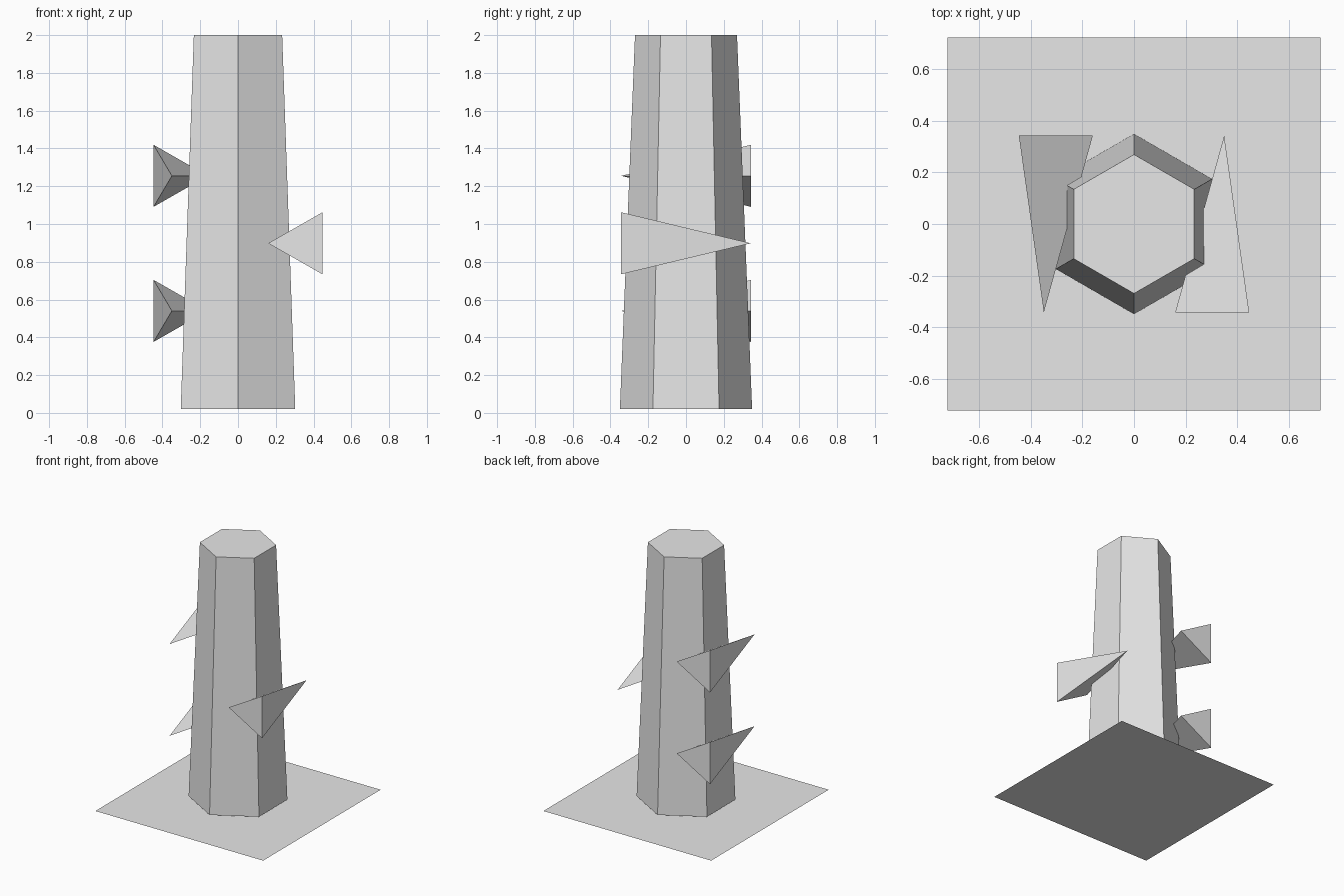
import bpy, bmesh, math

if "Cube" in bpy.data.objects:
    bpy.data.objects.remove(bpy.data.objects["Cube"])

grey = bpy.data.materials.new("plain grey")
grey.diffuse_color = (0.8, 0.8, 0.8, 1)
grey.use_nodes = True
grey.node_tree.nodes["Principled BSDF"].inputs["Base Color"].default_value = grey.diffuse_color


def add_part(name, verts, faces):
    mesh = bpy.data.meshes.new(name)
    mesh.from_pydata(verts, [], faces)
    if len(faces) > 1:
        bm = bmesh.new()
        bm.from_mesh(mesh)
        bmesh.ops.recalc_face_normals(bm, faces=bm.faces)
        bm.to_mesh(mesh)
        bm.free()
    mesh.materials.append(grey)
    obj = bpy.data.objects.new(name, mesh)
    bpy.context.collection.objects.link(obj)
    return obj


# Flat ground sheet
H = 0.723
add_part("base_sheet", [(-H, -H, 0), (H, -H, 0), (H, H, 0), (-H, H, 0)], [(0, 1, 2, 3)])

# Tapered six-sided trunk, corners pointing forward and back
verts = []
for radius, z in ((0.35, 0.02), (0.27, 2.0)):
    for i in range(6):
        a = math.radians(90 + 60 * i)
        verts.append((radius * math.cos(a), radius * math.sin(a), z))
sides = [(i, (i + 1) % 6, (i + 1) % 6 + 6, i + 6) for i in range(6)]
add_part("trunk", verts, sides + [tuple(range(5, -1, -1)), tuple(range(6, 12))])


# Three-sided spikes; side = -1 turns the spike half a turn around the trunk
def add_spike(name, z, side):
    pts = [(0.447, -0.343, 0.164), (0.447, -0.343, -0.164), (0.16, -0.343, 0), (0.35, 0.343, 0)]
    verts = [(side * x, side * y, z + dz) for x, y, dz in pts]
    add_part(name, verts, [(0, 1, 2), (0, 1, 3), (1, 2, 3), (2, 0, 3)])


add_spike("right_spike", 0.898, 1)
add_spike("left_lower_spike", 0.54, -1)
add_spike("left_upper_spike", 1.255, -1)
